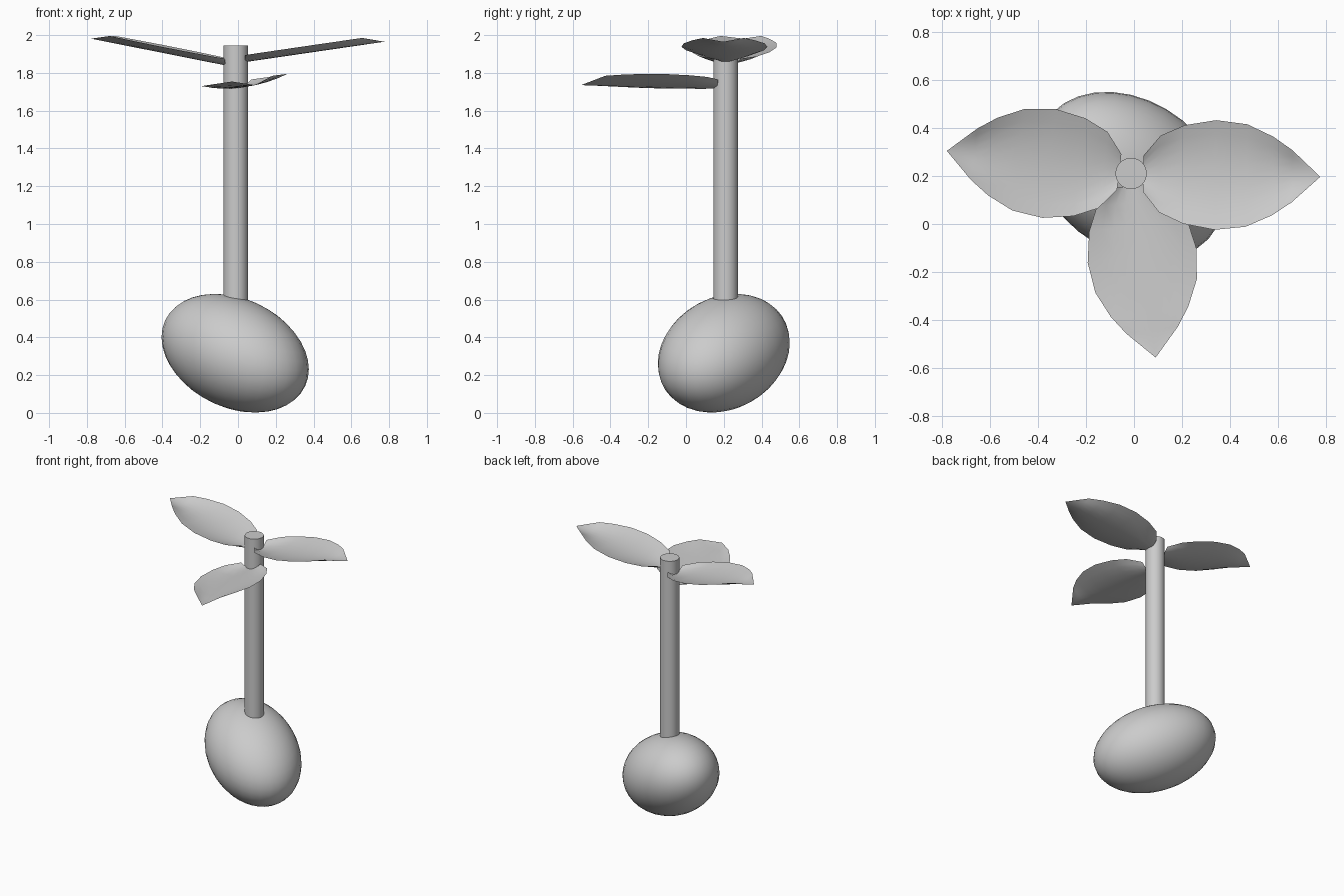
import bpy, bmesh
from math import radians
from mathutils import Matrix, Vector

if "Cube" in bpy.data.objects:
    bpy.data.objects.remove(bpy.data.objects["Cube"])

STEM = Vector((-0.012, 0.21, 0))


def finish(name, bm):
    mesh = bpy.data.meshes.new(name)
    bm.to_mesh(mesh)
    bm.free()
    ob = bpy.data.objects.new(name, mesh)
    bpy.context.collection.objects.link(ob)
    bpy.ops.object.select_all(action='DESELECT')
    ob.select_set(True)
    bpy.context.view_layer.objects.active = ob
    bpy.ops.object.shade_smooth_by_angle(angle=radians(40))
    return ob


# Seed: a sphere stretched along a tilted axis
bm = bmesh.new()
bmesh.ops.create_uvsphere(bm, u_segments=32, v_segments=20, radius=1)
stretch = Matrix(((0.39, 0, 0, -0.015),
                  (-0.09, 0.338, 0, 0.20),
                  (-0.085, 0.037, 0.30, 0.316),
                  (0, 0, 0, 1)))
bm.transform(stretch)
finish("seed", bm)

# Stem: upright cylinder sunk into the seed
bm = bmesh.new()
z0, z1 = 0.5, 1.945
bmesh.ops.create_cone(bm, cap_ends=True, segments=32, radius1=0.065,
                      radius2=0.065, depth=z1 - z0)
bm.transform(Matrix.Translation(STEM + Vector((0, 0, (z0 + z1) / 2))))
finish("stem", bm)

# Leaf outline: distance from stem axis, half width
OUTLINE = [(0.05, 0.075), (0.12, 0.16), (0.22, 0.205), (0.35, 0.228),
           (0.48, 0.213), (0.59, 0.163), (0.67, 0.108), (0.787, 0)]
CUP = 0.037
COLS = 8


def leaf(name, angle, base_z, slope, roll, scale=1.0):
    bm = bmesh.new()
    rows = []
    for r, w in OUTLINE:
        r = 0.05 + (r - 0.05) * scale
        row = []
        for i in range(COLS + 1):
            v = 2 * i / COLS - 1
            cup = CUP * v * v if w else 0
            row.append(bm.verts.new((r, v * w, base_z + slope * r + roll * v * w + cup)))
        rows.append(row)
    for a, b in zip(rows, rows[1:]):
        for i in range(COLS):
            bm.faces.new((a[i], b[i], b[i + 1], a[i + 1]))
    # close the tip to a single point
    bmesh.ops.remove_doubles(bm, verts=bm.verts[:], dist=1e-5)
    bm.transform(Matrix.Translation(STEM) @ Matrix.Rotation(radians(angle), 4, 'Z'))
    finish(name, bm)


leaf("right_leaf", -1, 1.85, 0.146, 0.0)
leaf("left_leaf", 173, 1.829, 0.197, 0.0, 0.98)
leaf("front_leaf", -82.4, 1.716, 0.025, 0.14, 0.98)
